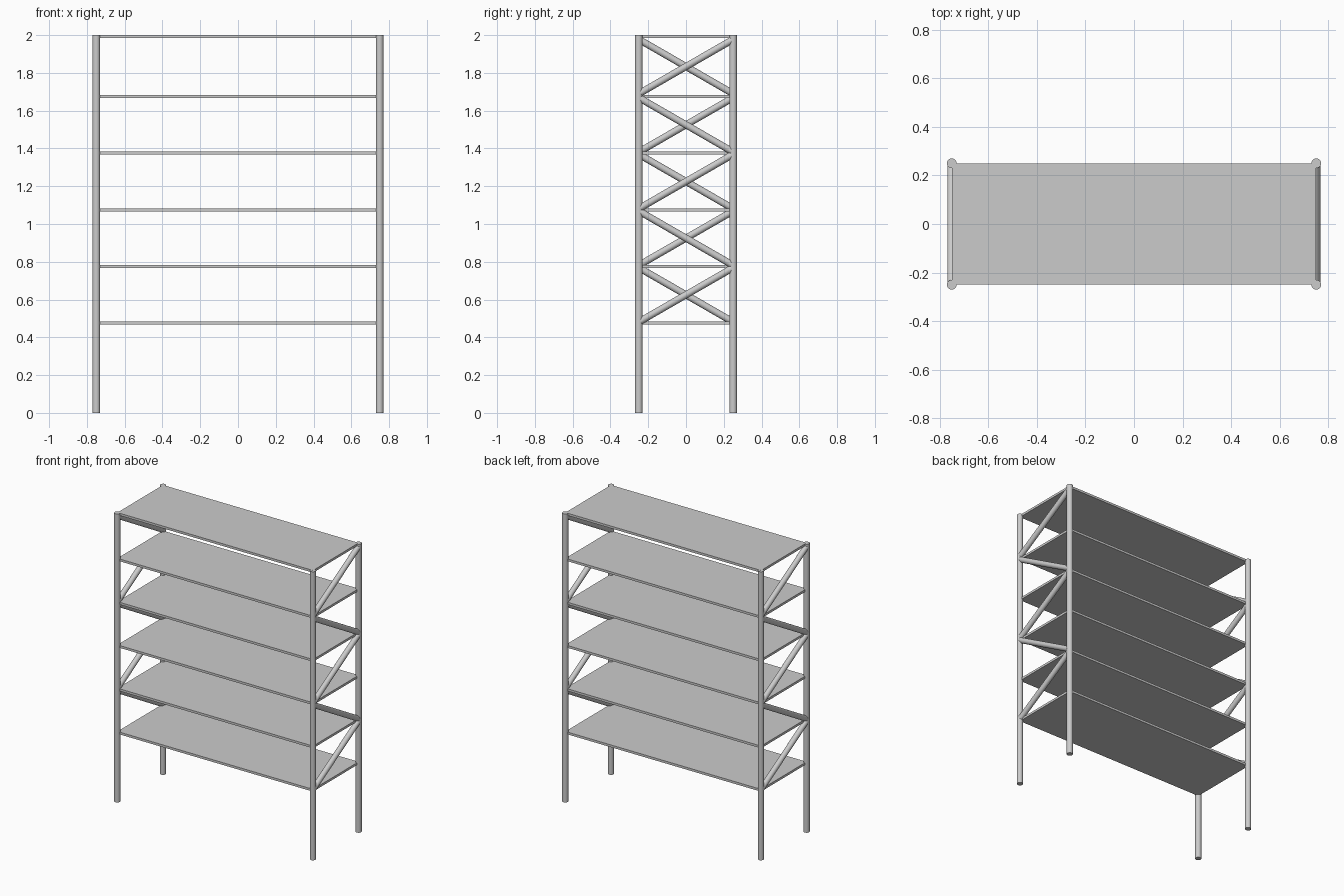
import bpy, math
from mathutils import Vector

if "Cube" in bpy.data.objects:
    bpy.data.objects.remove(bpy.data.objects["Cube"])

LX, LY = 0.75, 0.25
SHELVES = [0.475, 0.775, 1.075, 1.375, 1.675, 1.992]


def rod(name, a, b, r):
    a, b = Vector(a), Vector(b)
    d = b - a
    bpy.ops.mesh.primitive_cylinder_add(vertices=32, radius=r, depth=d.length,
                                        location=(a + b) / 2)
    ob = bpy.context.object
    ob.name = name
    ob.rotation_euler = d.to_track_quat('Z', 'Y').to_euler()
    bpy.ops.object.shade_smooth_by_angle(angle=math.radians(35))
    return ob


# corner posts
for sx in (-1, 1):
    for sy in (-1, 1):
        rod("corner_post", (sx * LX, sy * LY, 0), (sx * LX, sy * LY, 1.9995), 0.02)

# shelf boards
for z in SHELVES:
    bpy.ops.mesh.primitive_cube_add(size=1, location=(0, 0, z))
    board = bpy.context.object
    board.name = "shelf_board"
    board.scale = (2 * LX, 2 * LY, 0.016)

# zigzag end braces, left end is the right end turned half a circle
for side in (1, -1):
    for i, (lo, hi) in enumerate(zip(SHELVES, SHELVES[1:])):
        mid = (lo + hi) / 2
        tilt = side * (1 if i % 2 == 0 else -1)
        y, h = 0.243, 0.14
        rod("end_brace", (side * LX, -y, mid - tilt * h),
            (side * LX, y, mid + tilt * h), 0.0185)
